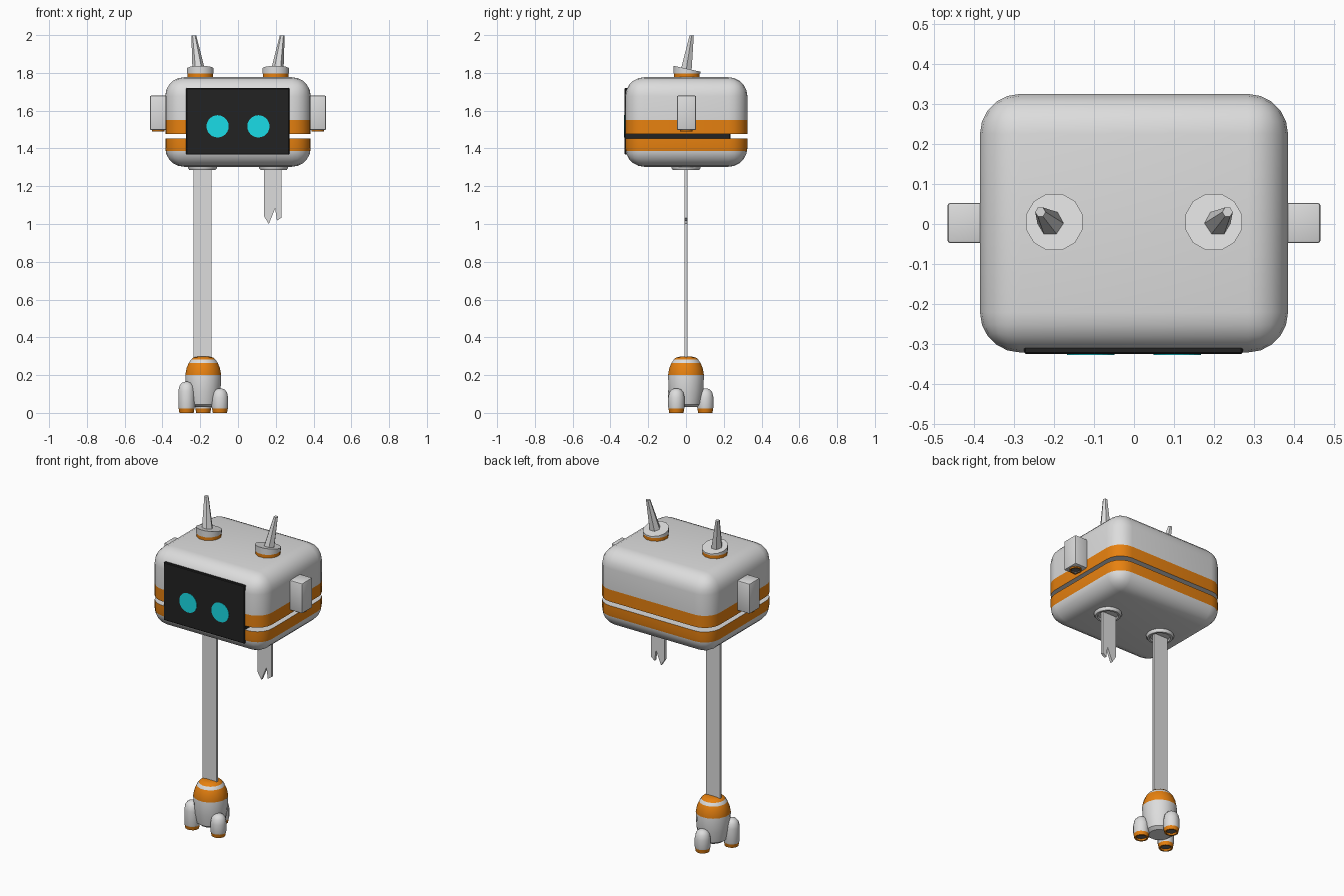
import bpy, bmesh, math
from mathutils import Vector, Matrix

if "Cube" in bpy.data.objects:
    bpy.data.objects.remove(bpy.data.objects["Cube"])


def material(name, rgb):
    m = bpy.data.materials.new(name)
    m.diffuse_color = (*rgb, 1)
    m.use_nodes = True
    m.node_tree.nodes["Principled BSDF"].inputs["Base Color"].default_value = m.diffuse_color
    return m


WHITE = material("shell white", (0.72, 0.72, 0.72))
ORANGE = material("trim orange", (0.80, 0.22, 0.005))
BLACK = material("screen black", (0.016, 0.016, 0.016))
CYAN = material("eye cyan", (0.01, 0.72, 0.80))
GREY = material("nozzle grey", (0.15, 0.15, 0.15))


def finish(name, bm, mats, smooth=True):
    """Turn a bmesh into a named object with its materials."""
    bmesh.ops.recalc_face_normals(bm, faces=bm.faces)
    me = bpy.data.meshes.new(name)
    bm.to_mesh(me)
    bm.free()
    ob = bpy.data.objects.new(name, me)
    bpy.context.collection.objects.link(ob)
    for m in mats:
        me.materials.append(m)
    if smooth:
        bpy.ops.object.select_all(action='DESELECT')
        ob.select_set(True)
        bpy.context.view_layer.objects.active = ob
        bpy.ops.object.shade_smooth_by_angle(angle=math.radians(35))
    return ob


def box_bm(lo, hi, bevel=0, segments=1):
    lo, hi = Vector(lo), Vector(hi)
    bm = bmesh.new()
    bmesh.ops.create_cube(bm, size=1, matrix=Matrix.Translation((lo + hi) / 2)
                          @ Matrix.Diagonal((*(hi - lo), 1)))
    if bevel:
        bmesh.ops.bevel(bm, geom=bm.edges[:], offset=bevel, segments=segments,
                        profile=0.5, affect='EDGES')
    return bm


def lathe(name, centre, profile, mats, picks, sides, top_slope=0):
    """Revolve (radius, z) rings; picks = material per band, then bottom and top cap."""
    bm = bmesh.new()
    rings = []
    for i, (r, z) in enumerate(profile):
        slope = top_slope if i == len(profile) - 1 else 0
        ring = []
        for k in range(sides):
            a = 2 * math.pi * (k + 0.5) / sides
            y = r * math.sin(a)
            ring.append(bm.verts.new((centre[0] + r * math.cos(a), centre[1] + y, z + slope * y)))
        rings.append(ring)
    for i in range(len(rings) - 1):
        for k in range(sides):
            j = (k + 1) % sides
            f = bm.faces.new((rings[i][k], rings[i][j], rings[i + 1][j], rings[i + 1][k]))
            f.material_index = picks[i]
    bm.faces.new(rings[0][::-1]).material_index = picks[-2]
    bm.faces.new(rings[-1]).material_index = picks[-1]
    return finish(name, bm, mats)


def plate(name, outline, y0, y1, mat):
    """Extrude an (x, z) outline along y."""
    bm = bmesh.new()
    f = bm.faces.new([bm.verts.new((x, y0, z)) for x, z in outline])
    new = bmesh.ops.extrude_face_region(bm, geom=[f])["geom"]
    bmesh.ops.translate(bm, vec=(0, y1 - y0, 0),
                        verts=[v for v in new if isinstance(v, bmesh.types.BMVert)])
    return finish(name, bm, [mat], smooth=False)


# Head: rounded box split in two halves by a gap, each with an orange band
def head_half(name, cut, keep_above, band_edge):
    bm = box_bm((-0.385, -0.321, 1.303), (0.385, 0.325, 1.777), 0.1, 5)
    geom = bm.verts[:] + bm.edges[:] + bm.faces[:]
    res = bmesh.ops.bisect_plane(bm, geom=geom, plane_co=(0, 0, cut), plane_no=(0, 0, 1),
                                 clear_inner=keep_above, clear_outer=not keep_above)
    rim = [e for e in res["geom_cut"] if isinstance(e, bmesh.types.BMEdge)]
    bmesh.ops.contextual_create(bm, geom=rim)
    geom = bm.verts[:] + bm.edges[:] + bm.faces[:]
    bmesh.ops.bisect_plane(bm, geom=geom, plane_co=(0, 0, band_edge), plane_no=(0, 0, 1))
    lo, hi = sorted((cut, band_edge))
    bm.normal_update()
    for f in bm.faces:
        z = f.calc_center_median().z
        f.material_index = int(lo < z < hi and abs(f.normal.z) < 0.7)
    finish(name, bm, [WHITE, ORANGE])


head_half("head_upper", 1.477, True, 1.55)
head_half("head_lower", 1.452, False, 1.387)

# Screen block forms the core that shows inside the gap
finish("screen", box_bm((-0.275, -0.325, 1.367), (0.272, 0.235, 1.72), 0.004), [BLACK])

for side, s in (("left", -1), ("right", 1)):
    # Eye: thin disc on the screen
    disc = [(s * 0.108 + 0.059 * math.cos(a), 1.517 + 0.059 * math.sin(a))
            for a in (2 * math.pi * k / 24 for k in range(24))]
    plate(side + "_eye", disc, -0.327, -0.32, CYAN)

    # Ear block with a small nozzle underneath
    x0, x1 = sorted((s * 0.36, s * 0.466))
    finish(side + "_ear", box_bm((x0, -0.048, 1.497), (x1, 0.053, 1.68), 0.007, 2), [WHITE])
    lathe(side + "_ear_nozzle", (s * 0.423, 0.002),
          [(0.024, 1.496), (0.026, 1.489), (0.034, 1.489), (0.034, 1.51)],
          [ORANGE, GREY], [1, 0, 0, 1, 0], 12)

    # Antenna base with a sloped top
    lathe(side + "_antenna_base", (s * 0.199, 0.005),
          [(0.07, 1.76), (0.07, 1.798), (0.073, 1.798), (0.073, 1.822)],
          [WHITE, ORANGE], [1, 0, 0, 1, 0], 12, top_slope=-0.22)

    # Antenna spike, leaning outwards and back
    bm = bmesh.new()
    ends = ((Vector((s * 0.207, 0.0, 1.81)), 0.034), (Vector((s * 0.234, 0.03, 1.998)), 0.013))
    rings = [[bm.verts.new(c + Vector((r * math.cos(k * math.pi / 3), r * math.sin(k * math.pi / 3), 0)))
              for k in range(6)] for c, r in ends]
    for k in range(6):
        j = (k + 1) % 6
        bm.faces.new((rings[0][k], rings[0][j], rings[1][j], rings[1][k]))
    bm.faces.new(rings[0][::-1])
    bm.faces.new(rings[1])
    finish(side + "_antenna", bm, [WHITE], smooth=False)

    # Leg socket
    lathe(side + "_leg_socket", (s * 0.188, 0),
          [(0.055, 1.296), (0.058, 1.285), (0.07, 1.285), (0.077, 1.295), (0.077, 1.32)],
          [WHITE], [0] * 6, 16)

# Whole leg and broken leg
plate("left_leg", [(-0.235, 0.28), (-0.139, 0.28), (-0.139, 1.31), (-0.235, 1.31)],
      -0.008, 0.008, WHITE)
plate("broken_right_leg", [(0.138, 1.31), (0.138, 1.04), (0.163, 1.0), (0.197, 1.083),
                           (0.206, 1.017), (0.23, 1.033), (0.23, 1.31)], -0.008, 0.008, WHITE)

# Foot: domed pod with orange bands
FOOT = (-0.184, 0)
lathe("foot_pod", FOOT,
      [(0.06, 0.03), (0.08, 0.045), (0.093, 0.11), (0.097, 0.2), (0.09, 0.237),
       (0.078, 0.265), (0.066, 0.282), (0.054, 0.293), (0.03, 0.298)],
      [WHITE, ORANGE], [0, 0, 0, 1, 1, 0, 1, 1, 0, 1], 16)

# Three thrusters around the pod
for name, deg, top in (("back", 90, 0.13), ("left", 210, 0.165), ("right", 330, 0.13)):
    a = math.radians(deg)
    c = (FOOT[0] + 0.102 * math.cos(a), 0.102 * math.sin(a))
    lathe(name + "_thruster", c,
          [(0.028, 0.01), (0.03, 0), (0.039, 0), (0.043, 0.022), (0.045, 0.03), (0.045, top - 0.05),
           (0.039, top - 0.022), (0.026, top - 0.006), (0.008, top)],
          [WHITE, ORANGE, GREY], [1, 1, 1, 0, 0, 0, 0, 0, 2, 0], 12)
